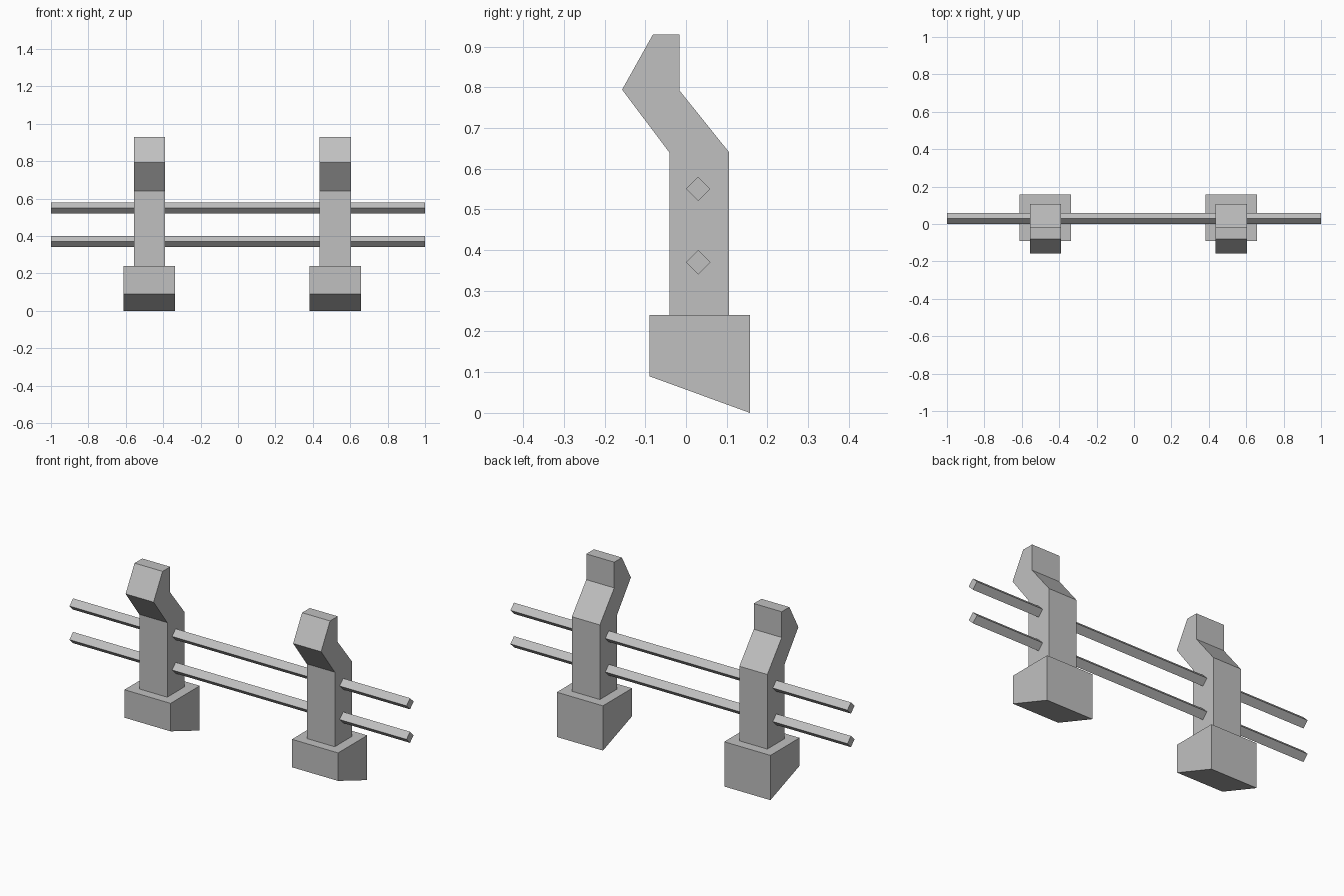
import bpy
import bmesh

cube = bpy.data.objects.get("Cube")
if cube:
    bpy.data.objects.remove(cube, do_unlink=True)

# Single grey material
grey = bpy.data.materials.new("light_grey")
grey.use_nodes = True
colour = (0.53, 0.53, 0.53, 1)
grey.diffuse_color = colour
grey.node_tree.nodes["Principled BSDF"].inputs["Base Color"].default_value = colour


def extrude_profile(name, profile, x_min, x_max):
    """Sweep a closed (y, z) outline along x into a solid."""
    bm = bmesh.new()
    face = bm.faces.new([bm.verts.new((x_min, y, z)) for y, z in profile])
    swept = bmesh.ops.extrude_face_region(bm, geom=[face])["geom"]
    verts = [v for v in swept if isinstance(v, bmesh.types.BMVert)]
    bmesh.ops.translate(bm, verts=verts, vec=(x_max - x_min, 0, 0))
    bmesh.ops.recalc_face_normals(bm, faces=bm.faces)
    mesh = bpy.data.meshes.new(name)
    bm.to_mesh(mesh)
    bm.free()
    mesh.materials.append(grey)
    obj = bpy.data.objects.new(name, mesh)
    bpy.context.collection.objects.link(obj)
    return obj


# Outlines seen from the side
base_outline = [(-0.09, 0.09), (0.157, 0), (0.157, 0.24), (-0.09, 0.24)]
post_outline = [(-0.041, 0.24), (0.106, 0.24), (0.106, 0.64), (-0.016, 0.792),
                (-0.016, 0.93), (-0.081, 0.93), (-0.157, 0.794), (-0.041, 0.64)]

# Two bent posts standing on sloped footings
for side, x in (("right", -0.474), ("left", 0.52)):
    extrude_profile(side + "_footing", base_outline, x - 0.137, x + 0.137)
    extrude_profile(side + "_post", post_outline, x - 0.083, x + 0.083)

# Diamond-section rails passing through the posts
r, y = 0.03, 0.03
for name, z in (("lower_rail", 0.37), ("upper_rail", 0.55)):
    diamond = [(y, z - r), (y + r, z), (y, z + r), (y - r, z)]
    extrude_profile(name, diamond, -1, 1)
